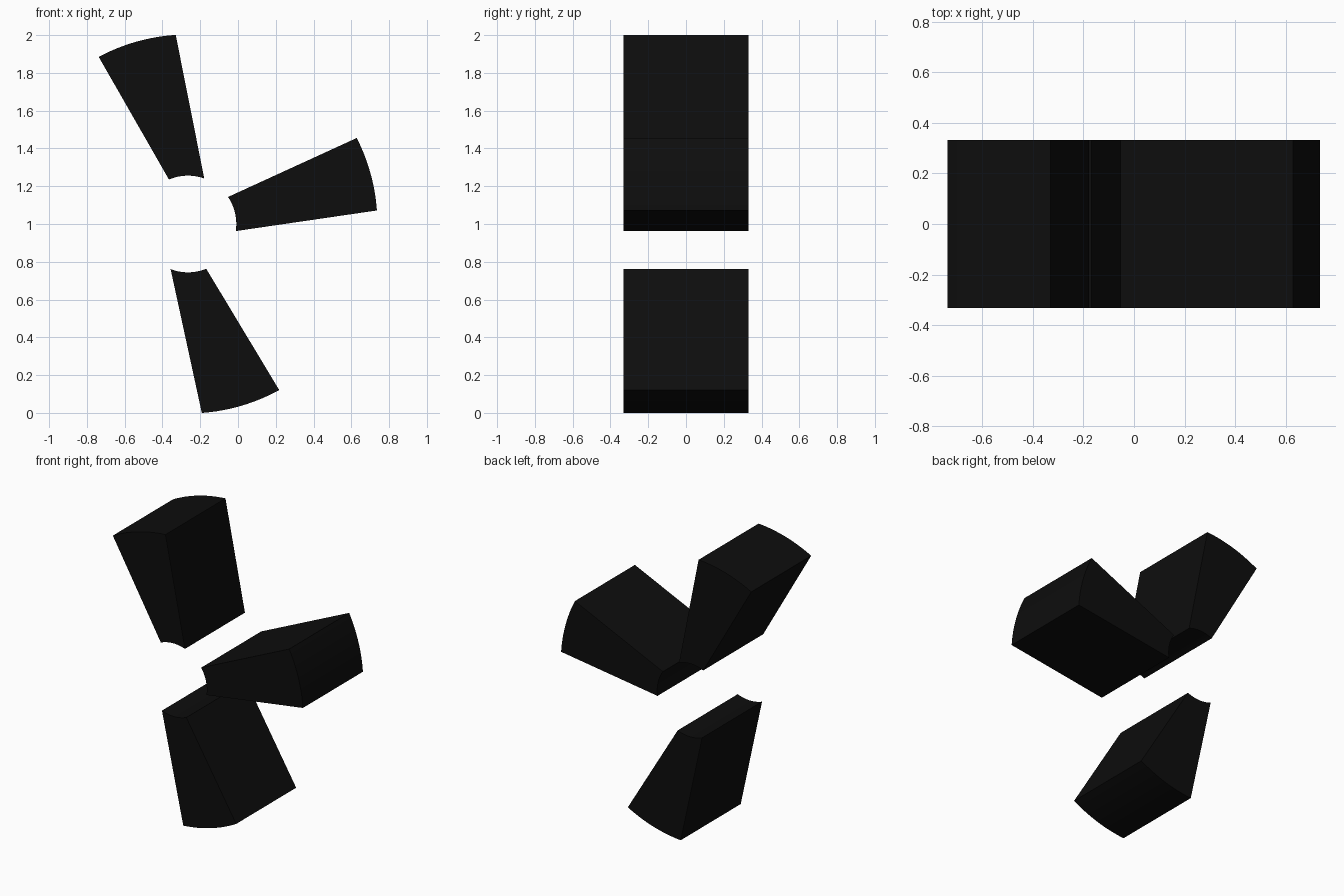
import bpy, bmesh, math
from math import radians, cos, sin

if "Cube" in bpy.data.objects:
    bpy.data.objects.remove(bpy.data.objects["Cube"])

CX, CZ = -0.265, 1.0        # shared centre of all the arcs
R_IN, R_OUT = 0.256, 1.003
HALF_DEPTH = 0.332
SEGMENTS = 16

black = bpy.data.materials.new("black")
black.diffuse_color = (0.004, 0.004, 0.004, 1)
black.use_nodes = True
black.node_tree.nodes["Principled BSDF"].inputs["Base Color"].default_value = black.diffuse_color


def arc(radius, start, end):
    """Points along an arc in the front plane, angles in degrees."""
    angles = [radians(start + (end - start) * i / SEGMENTS) for i in range(SEGMENTS + 1)]
    return [(CX + radius * cos(a), CZ + radius * sin(a)) for a in angles]


def make_blade(name, inner, outer):
    profile = arc(R_IN, *inner) + arc(R_OUT, *reversed(outer))
    bm = bmesh.new()
    face = bm.faces.new([bm.verts.new((x, -HALF_DEPTH, z)) for x, z in profile])
    moved = bmesh.ops.extrude_face_region(bm, geom=[face], use_keep_orig=True)["geom"]
    bmesh.ops.translate(bm, vec=(0, 2 * HALF_DEPTH, 0),
                        verts=[v for v in moved if isinstance(v, bmesh.types.BMVert)])
    bmesh.ops.recalc_face_normals(bm, faces=bm.faces)
    mesh = bpy.data.meshes.new(name)
    bm.to_mesh(mesh)
    bm.free()
    mesh.materials.append(black)
    blade = bpy.data.objects.new(name, mesh)
    bpy.context.collection.objects.link(blade)
    bpy.ops.object.select_all(action='DESELECT')
    blade.select_set(True)
    bpy.context.view_layer.objects.active = blade
    bpy.ops.object.shade_smooth_by_angle(angle=radians(30))


# Start and end angles of the inner and outer arcs of each blade
make_blade("upper_blade", (70.3, 113.1), (93.7, 118.1))
make_blade("side_blade", (-8.4, 34.0), (4.1, 27.0))
make_blade("lower_blade", (249.0, 292.2), (274.2, 298.8))
